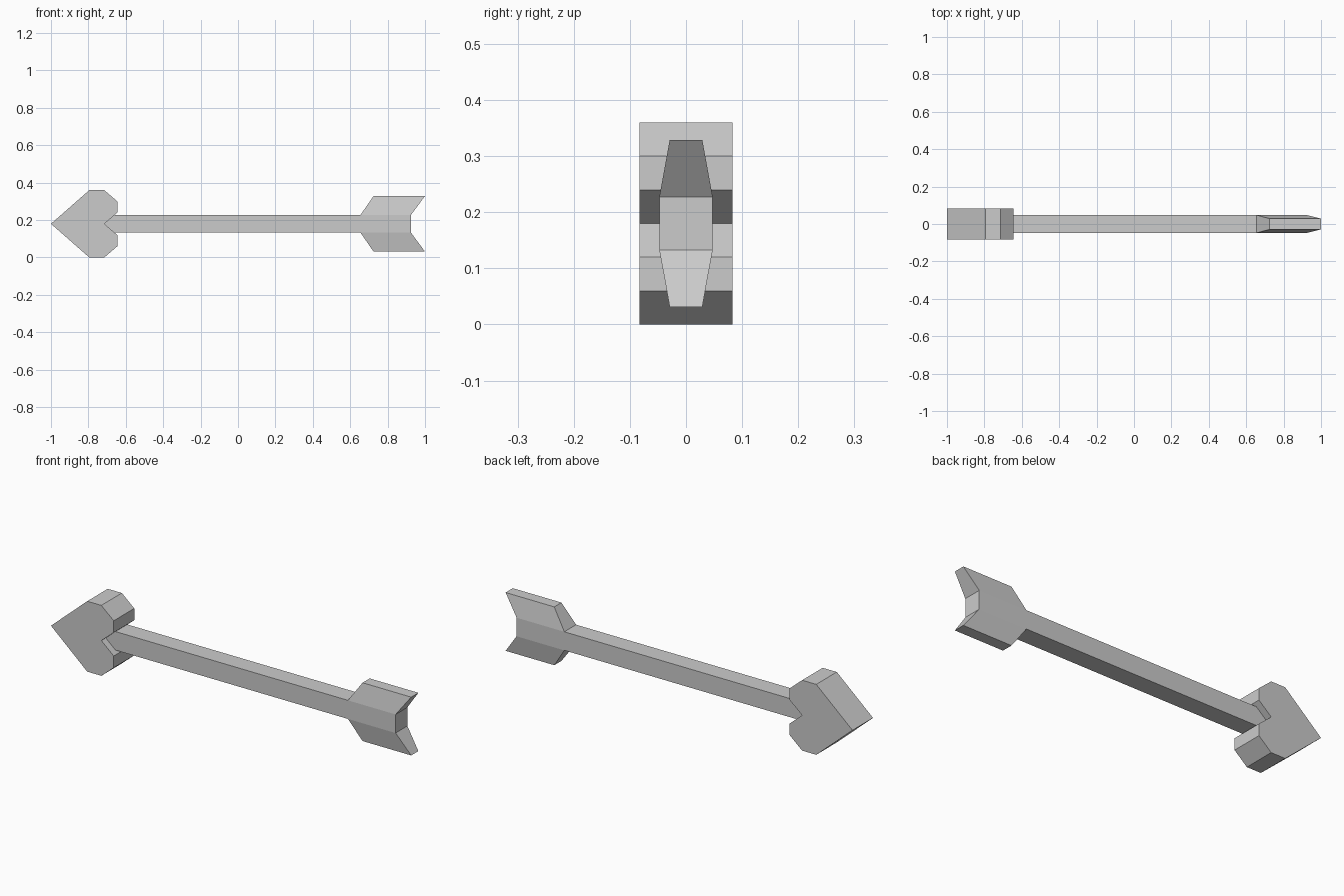
import bpy
import bmesh

cube = bpy.data.objects.get("Cube")
if cube:
    bpy.data.objects.remove(cube, do_unlink=True)

MID = 0.18        # height of the arrow's axis
HALF = 0.0475     # half thickness of the shaft
SHAFT_END = 0.925

grey = bpy.data.materials.new("light grey")
grey.use_nodes = True
grey.diffuse_color = (0.6, 0.6, 0.6, 1)
grey.node_tree.nodes["Principled BSDF"].inputs["Base Color"].default_value = (0.6, 0.6, 0.6, 1)


def make_object(name, bm):
    bmesh.ops.recalc_face_normals(bm, faces=bm.faces)
    mesh = bpy.data.meshes.new(name)
    bm.to_mesh(mesh)
    bm.free()
    mesh.materials.append(grey)
    obj = bpy.data.objects.new(name, mesh)
    obj.location.z = MID
    bpy.context.collection.objects.link(obj)
    return obj


def loft(name, loops):
    """Join two matching loops of points with side faces and end caps."""
    bm = bmesh.new()
    a, b = [[bm.verts.new(p) for p in loop] for loop in loops]
    bm.faces.new(a)
    bm.faces.new(b)
    for i in range(len(a)):
        j = (i + 1) % len(a)
        bm.faces.new((a[i], a[j], b[j], b[i]))
    return make_object(name, bm)


# Heart-shaped head: upper outline mirrored about the axis, then extruded
upper = [(-1, 0), (-0.795, 0.18), (-0.715, 0.18), (-0.645, 0.12), (-0.645, 0.06), (-0.715, 0)]
outline = upper + [(x, -z) for x, z in reversed(upper[1:-1])]
loft("heart_head", [[(x, y, z) for x, z in outline] for y in (-0.083, 0.083)])


def rect(x0, x1, half_y, z):
    return [(x0, -half_y, z), (x1, -half_y, z), (x1, half_y, z), (x0, half_y, z)]


# Square shaft, its front end buried in the heart
loft("shaft", [rect(-0.72, SHAFT_END, HALF, z) for z in (-HALF, HALF)])

# Swept fletchings that taper away from the shaft
for name, side in (("upper_fletching", 1), ("lower_fletching", -1)):
    loft(name, [rect(0.655, SHAFT_END, HALF, side * HALF),
                rect(0.725, 1.0, 0.029, side * 0.149)])
